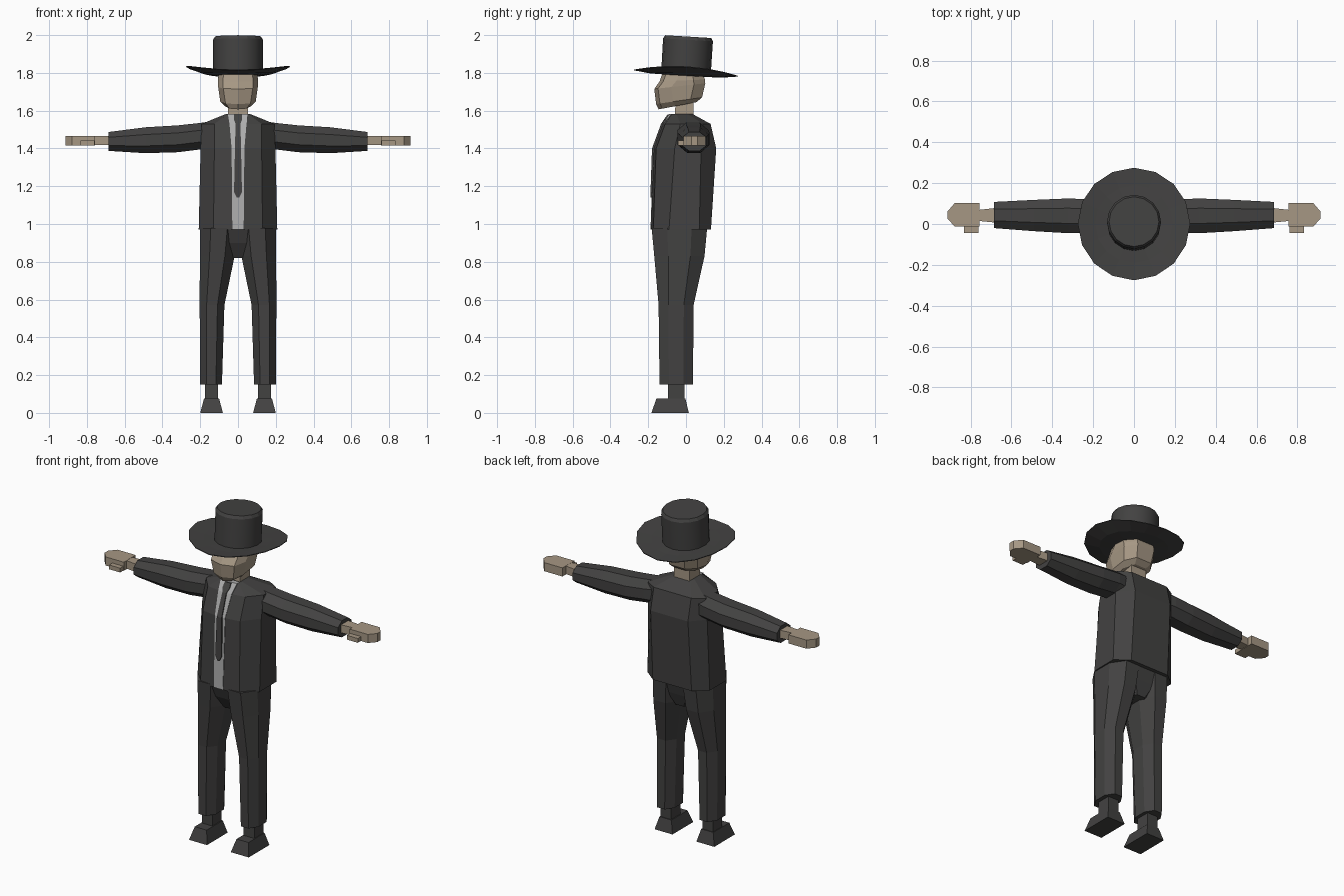
import bpy, bmesh
from math import sin, cos, pi, radians

if "Cube" in bpy.data.objects:
    bpy.data.objects.remove(bpy.data.objects["Cube"])


def material(name, r, g, b):
    m = bpy.data.materials.new(name)
    m.diffuse_color = (r, g, b, 1)
    m.use_nodes = True
    m.node_tree.nodes["Principled BSDF"].inputs["Base Color"].default_value = m.diffuse_color
    return m


DARK = material("dark_cloth", 0.055, 0.054, 0.053)
SKIN = material("skin", 0.38, 0.31, 0.23)
SHIRT = material("shirt_cloth", 0.42, 0.42, 0.42)


def loft(name, rings, mat, mirror=False, closed=True):
    """Skin a row of equal-length rings; mirrored parts are modelled on +x."""
    bm = bmesh.new()
    rows = [[bm.verts.new(p) for p in r] for r in rings]
    n = len(rows[0])
    for a, b in zip(rows, rows[1:]):
        for i in range(n if closed else n - 1):
            j = (i + 1) % n
            bm.faces.new((a[i], a[j], b[j], b[i]))
    if closed:
        bm.faces.new(rows[0][::-1])
        bm.faces.new(rows[-1])
    bmesh.ops.recalc_face_normals(bm, faces=bm.faces)
    me = bpy.data.meshes.new(name)
    bm.to_mesh(me)
    bm.free()
    me.materials.append(mat)
    ob = bpy.data.objects.new(name, me)
    bpy.context.collection.objects.link(ob)
    if mirror:
        ob.modifiers.new("mirror", 'MIRROR').use_mirror_merge = False
    return ob


def rect(x0, x1, y0, y1, z):
    return [(x0, y0, z), (x1, y0, z), (x1, y1, z), (x0, y1, z)]


def octagon(x0, x1, y0, y1, z, c=0.28):
    dx, dy = (x1 - x0) * c, (y1 - y0) * c
    return [(x0 + dx, y0, z), (x1 - dx, y0, z), (x1, y0 + dy, z), (x1, y1 - dy, z),
            (x1 - dx, y1, z), (x0 + dx, y1, z), (x0, y1 - dy, z), (x0, y0 + dy, z)]


def symmetric(half):
    return half + [(-x, y, z) for x, y, z in reversed(half)]


def disc(r, z, lift=0.0, n=16):
    """Circle tilted with the hat; lift raises the left and right sides."""
    pts = []
    for i in range(n):
        a = 2 * pi * i / n
        x, y = r * cos(a), r * sin(a)
        zz = z + lift * cos(a) ** 2
        pts.append((x, y + 0.06 * (zz - 1.80), zz - 0.06 * y))
    return pts


# Hat: curled brim and tall crown
loft("hat_brim", [disc(0.12, 1.785), disc(0.19, 1.786, 0.012), disc(0.275, 1.797, 0.034),
                  disc(0.275, 1.801, 0.034), disc(0.19, 1.80, 0.015), disc(0.12, 1.802)], DARK)
crown = loft("hat_crown", [disc(0.131, 1.788), disc(0.132, 1.975), disc(0.122, 1.992)], DARK)
for p in crown.data.polygons:
    p.use_smooth = len(p.vertices) == 4 and abs(p.normal.z) < 0.3

# Head: rows of front, cheek, side and back points; the underside rises to the rear
def head_row(yf, yb, w, wf, zf, zb):
    z = lambda y: zf + (zb - zf) * (y - yf) / (yb - yf)
    half = [(0, yf), (wf, yf + 0.02), (w, yf + 0.09), (w, yb - 0.06), (w * 0.55, yb)]
    pts = symmetric([(x, y, z(y)) for x, y in half if x])
    return [(0, yf, zf)] + pts


loft("head", [head_row(-0.145, 0.055, 0.07, 0.045, 1.607, 1.645),
              head_row(-0.158, 0.085, 0.094, 0.066, 1.635, 1.67),
              head_row(-0.168, 0.102, 0.105, 0.078, 1.715, 1.745),
              head_row(-0.14, 0.10, 0.107, 0.08, 1.755, 1.765),
              head_row(-0.12, 0.09, 0.10, 0.075, 1.81, 1.80)], SKIN)
loft("neck", [rect(-0.055, 0.055, -0.06, 0.04, 1.54), rect(-0.05, 0.05, -0.055, 0.04, 1.66)], SKIN)

# Jacket body
def body(s, m, w, yf, ys0, ys1, yb, z):
    return symmetric([(s, yf, z), (m, yf + 0.012, z), (w, ys0, z), (w, ys1, z), (m, yb, z)])


loft("jacket", [body(0.03, 0.13, 0.208, -0.185, -0.09, 0.07, 0.132, 0.97),
                body(0.035, 0.125, 0.198, -0.170, -0.06, 0.08, 0.160, 1.40),
                body(0.045, 0.125, 0.193, -0.122, -0.03, 0.09, 0.130, 1.53),
                body(0.05, 0.055, 0.065, -0.085, -0.05, 0.01, 0.035, 1.582)], DARK)


# Shirt strip and tie lie on the front of the jacket
def strip(name, rows, mat, out):
    loft(name, [[(-w, y + 0.02, z), (-w, y - out, z), (w, y - out, z), (w, y + 0.02, z)]
                for w, y, z in rows], mat)


strip("shirt_front", [(0.030, -0.185, 0.971), (0.034, -0.170, 1.40),
                      (0.045, -0.122, 1.53), (0.054, -0.085, 1.583)], SHIRT, 0.003)
strip("tie", [(0.006, -0.179, 1.14), (0.021, -0.178, 1.17), (0.016, -0.170, 1.40),
              (0.013, -0.122, 1.53), (0.022, -0.105, 1.555), (0.020, -0.088, 1.58)], DARK, 0.010)


# Sleeves run along x, so the octagon is turned on its side
def sleeve_ring(x, y0, y1, z0, z1):
    return [(x, a, b) for a, b, _ in octagon(y0, y1, z0, z1, 0)]


loft("sleeve", [sleeve_ring(0.13, -0.035, 0.11, 1.395, 1.545),
                sleeve_ring(0.20, -0.045, 0.12, 1.395, 1.535),
                sleeve_ring(0.32, -0.045, 0.125, 1.38, 1.522),
                sleeve_ring(0.49, -0.035, 0.118, 1.375, 1.512),
                sleeve_ring(0.685, -0.02, 0.108, 1.387, 1.487)], DARK, True)

# Hands: wrist, chamfered palm and thumb
loft("wrist", [[(x, y0, 1.418), (x, y1, 1.418), (x, y1, 1.466), (x, y0, 1.466)]
               for x, y0, y1 in [(0.66, 0.005, 0.08), (0.77, 0.016, 0.068)]], SKIN, True)
outline = [(0.757, -0.012), (0.878, -0.012), (0.914, 0.028), (0.914, 0.06),
           (0.878, 0.102), (0.757, 0.102)]
loft("palm", [[(x, y, z) for x, y in outline] for z in (1.415, 1.467)], SKIN, True)
loft("thumb", [rect(0.76, 0.833, -0.043, 0.0, z) for z in (1.416, 1.442)], SKIN, True)

# Trousers: hips, two legs
loft("hips", [octagon(-0.06, 0.06, -0.10, 0.06, 0.82), octagon(-0.15, 0.15, -0.15, 0.09, 0.90),
              octagon(-0.198, 0.198, -0.18, 0.112, 0.98)], DARK)
loft("trouser_leg", [octagon(0.085, 0.2, -0.14, 0.037, 0.15), octagon(0.072, 0.203, -0.145, 0.04, 0.57),
                     octagon(0.018, 0.202, -0.168, 0.098, 0.83),
                     octagon(0.0, 0.2, -0.182, 0.112, 0.98)], DARK, True)

# Shoes with ankles
loft("shoe", [rect(0.08, 0.2, -0.183, 0.015, 0), rect(0.1, 0.18, -0.157, -0.003, 0.075)], DARK, True)
loft("ankle", [rect(0.105, 0.176, -0.095, -0.008, 0.07), rect(0.105, 0.176, -0.095, -0.008, 0.17)], DARK, True)
